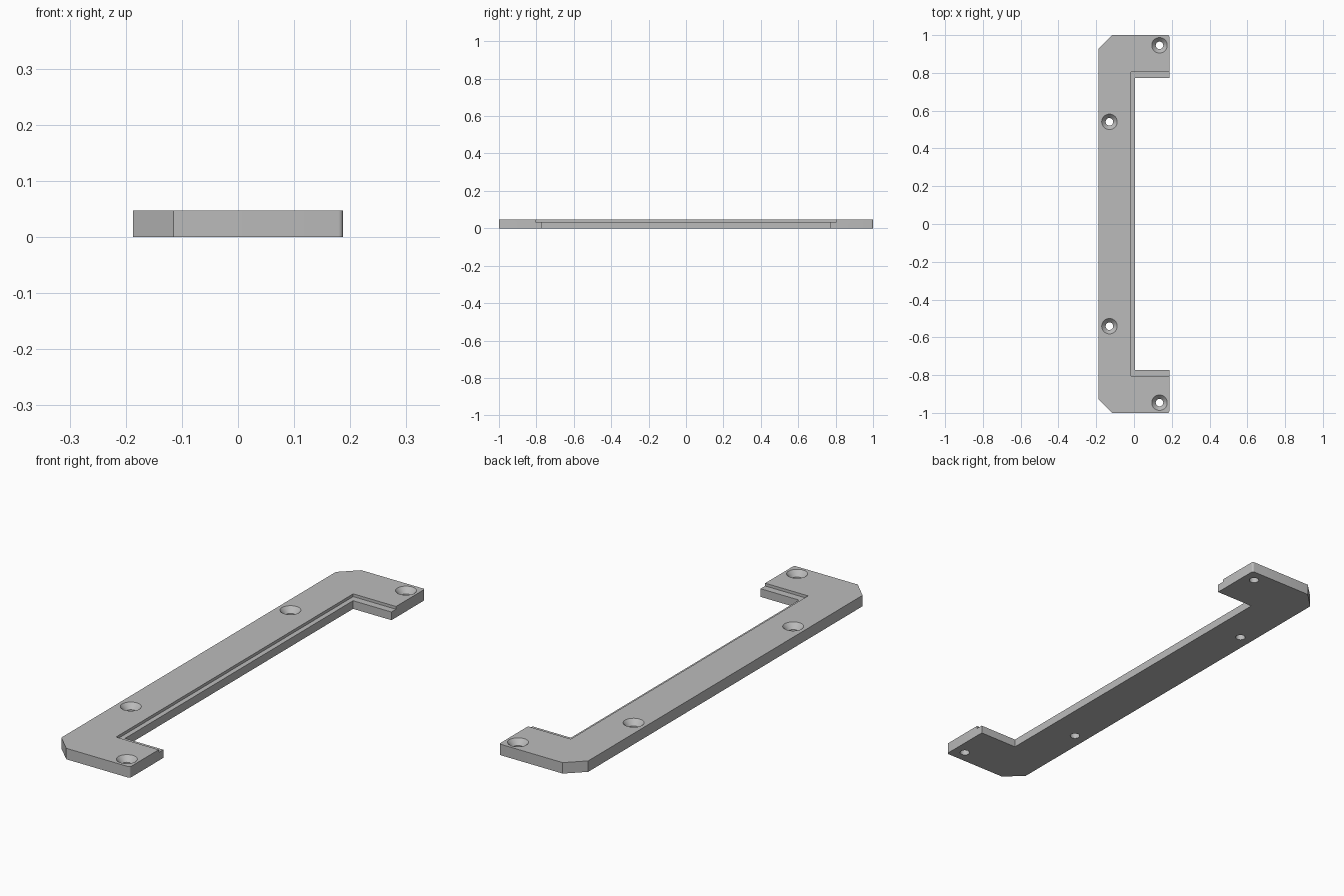
import bpy, bmesh, math

if "Cube" in bpy.data.objects:
    bpy.data.objects.remove(bpy.data.objects["Cube"], do_unlink=True)

HEIGHT, LEDGE = 0.047, 0.035
EDGE = 0.187

grey = bpy.data.materials.new("plain grey")
grey.use_nodes = True
colour = (0.5, 0.5, 0.5, 1)
grey.diffuse_color = colour
grey.node_tree.nodes["Principled BSDF"].inputs["Base Color"].default_value = colour


def add_object(name, bm):
    bmesh.ops.recalc_face_normals(bm, faces=bm.faces)
    mesh = bpy.data.meshes.new(name)
    bm.to_mesh(mesh)
    bm.free()
    mesh.materials.append(grey)
    obj = bpy.data.objects.new(name, mesh)
    bpy.context.collection.objects.link(obj)
    return obj


def prism(name, outline, bottom, top, fillet=None):
    """Extrude an outline upwards; fillet(x, y) gives the corner radius."""
    bm = bmesh.new()
    face = bm.faces.new([bm.verts.new((x, y, bottom)) for x, y in outline])
    moved = bmesh.ops.extrude_face_region(bm, geom=[face])["geom"]
    bmesh.ops.translate(bm, vec=(0, 0, top - bottom),
                        verts=[v for v in moved if isinstance(v, bmesh.types.BMVert)])
    if fillet:
        corners = [e for e in bm.edges
                   if abs(e.verts[0].co.z - e.verts[1].co.z) > 0.01
                   and fillet(*e.verts[0].co.xy)]
        bmesh.ops.bevel(bm, geom=corners, offset=0.008, segments=4,
                        profile=0.5, affect='EDGES')
    return add_object(name, bm)


def lathe(name, profile, x, y, sides=40):
    """Closed solid of revolution from (radius, height) pairs."""
    bm = bmesh.new()
    rings = [[bm.verts.new((x + r * math.cos(math.tau * i / sides),
                            y + r * math.sin(math.tau * i / sides), z))
              for i in range(sides)] for r, z in profile]
    for low, high in zip(rings, rings[1:]):
        for i in range(sides):
            j = (i + 1) % sides
            bm.faces.new((low[i], low[j], high[j], high[i]))
    bm.faces.new(rings[0])
    bm.faces.new(rings[-1])
    return add_object(name, bm)


# C-shaped plate: one half outline, mirrored front to back
half = [(0.005, 0.773), (EDGE, 0.773), (EDGE, 1), (-0.115, 1), (-EDGE, 0.93)]
outline = half + [(x, -y) for x, y in reversed(half)]
plate = prism("bracket_plate", outline, 0, HEIGHT,
              lambda x, y: x > 0.1 and abs(y) > 0.9)

# Ledge along the inner edge
recess = [(-0.016, -0.804), (0.3, -0.804), (0.3, 0.804), (-0.016, 0.804)]
cutters = [prism("ledge_cutter", recess, LEDGE, 0.1)]

# Countersunk screw holes
sink = [(0.02, -0.02), (0.02, 0.024), (0.041, HEIGHT), (0.041, 0.08)]
for side in (1, -1):
    for x, y in ((0.135, 0.946), (-0.13, 0.541)):
        cutters.append(lathe("screw_hole_cutter", sink, x, side * y))

bpy.ops.object.select_all(action='DESELECT')
plate.select_set(True)
bpy.context.view_layer.objects.active = plate
for cutter in cutters:
    cutter.hide_render = True
    cut = plate.modifiers.new("cut", 'BOOLEAN')
    cut.operation = 'DIFFERENCE'
    cut.solver = 'EXACT'
    cut.object = cutter
    bpy.ops.object.modifier_apply(modifier=cut.name)
    bpy.data.objects.remove(cutter, do_unlink=True)

bpy.ops.object.shade_smooth_by_angle(angle=math.radians(30))
